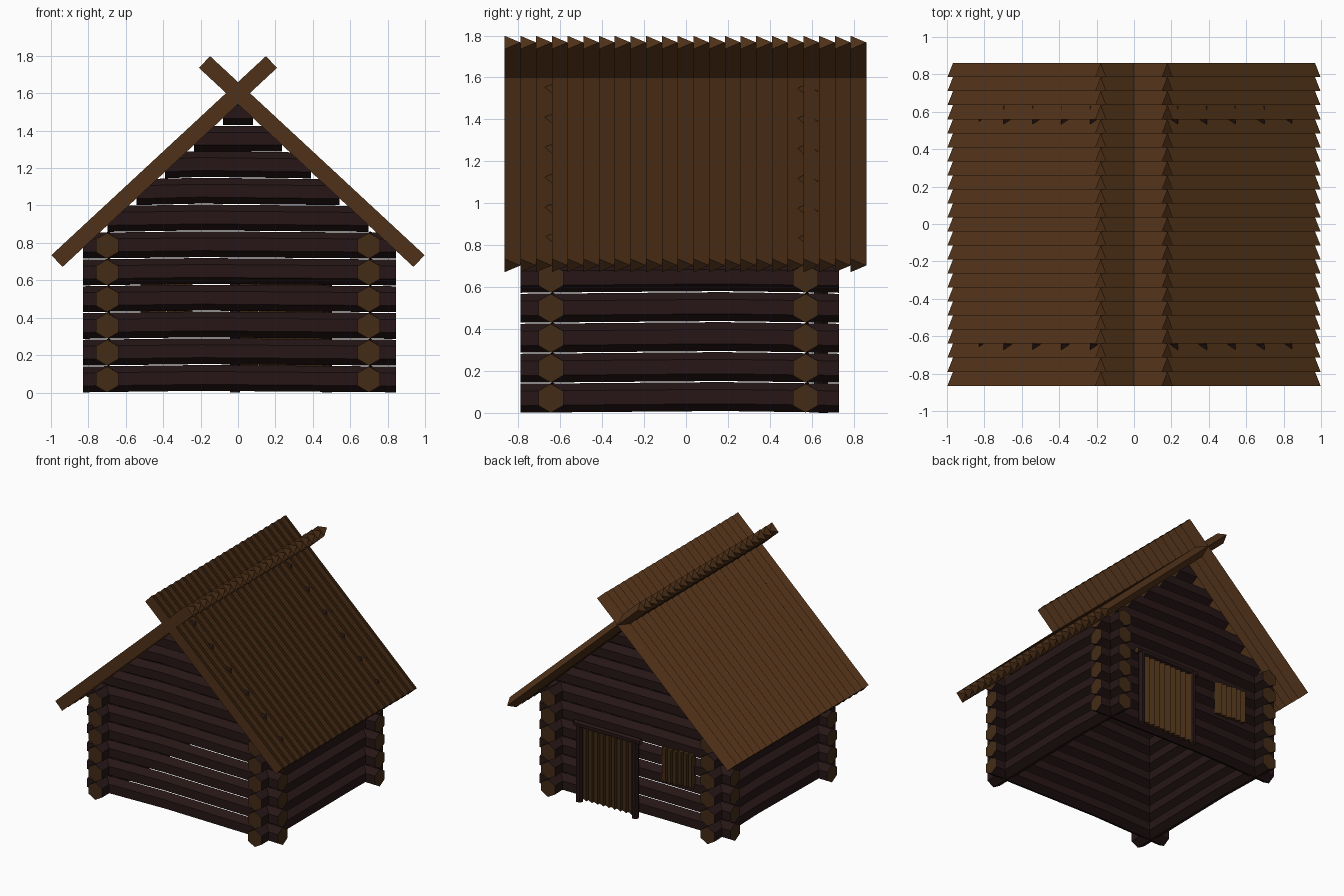
import bpy, bmesh, math
from mathutils import Vector as V

if "Cube" in bpy.data.objects:
    bpy.data.objects.remove(bpy.data.objects["Cube"])


def material(name, rgb):
    m = bpy.data.materials.new(name)
    m.diffuse_color = (*rgb, 1)
    m.use_nodes = True
    m.node_tree.nodes["Principled BSDF"].inputs["Base Color"].default_value = m.diffuse_color
    return m


BARK = material("dark_bark", (0.020, 0.008, 0.008))
CUT = material("cut_wood", (0.055, 0.024, 0.008))
ROOF = material("roof_wood", (0.080, 0.031, 0.009))
PLANK = material("plank_wood", (0.060, 0.026, 0.008))


def prism(bm, path, r, sides, u, v, phase=0.0):
    """Sweep a regular polygon (axes u, v) along a path; caps use slot 1."""
    rings = []
    for p in path:
        ring = []
        for i in range(sides):
            a = phase + 2 * math.pi * i / sides
            ring.append(bm.verts.new(V(p) + r * (math.cos(a) * V(u) + math.sin(a) * V(v))))
        rings.append(ring)
    for a, b in zip(rings, rings[1:]):
        for i in range(sides):
            j = (i + 1) % sides
            bm.faces.new((a[i], a[j], b[j], b[i]))
    for cap in (rings[0], rings[-1]):
        bm.faces.new(cap).material_index = 1


def finish(name, bm, mats):
    bmesh.ops.recalc_face_normals(bm, faces=bm.faces)
    me = bpy.data.meshes.new(name)
    bm.to_mesh(me)
    bm.free()
    for m in mats:
        me.materials.append(m)
    ob = bpy.data.objects.new(name, me)
    bpy.context.collection.objects.link(ob)


X, Y, Z = (1, 0, 0), (0, 1, 0), (0, 0, 1)
STEP, LOG_R = 0.143, 0.069

# Gable walls: six full logs, then shorter ones under the roof
for name, y in (("front_wall", -0.645), ("back_wall", 0.57)):
    bm = bmesh.new()
    for k in range(11):
        z = 0.07 + STEP * k
        x0, x1 = -0.83, 0.845
        if k > 5:
            x1 = (1.575 - z) / 0.928
            x0 = -x1
        path = [(x0, y, z), (x1, y, z)]
        if k < 9:
            path.insert(1, (-0.2, y + 0.008, z + 0.008))
        prism(bm, path, LOG_R, 6, Z, Y)
    finish(name, bm, (BARK, CUT))

# Side walls
for name, x in (("left_wall", -0.70), ("right_wall", 0.70)):
    bm = bmesh.new()
    for k in range(6):
        z = 0.07 + STEP * k
        prism(bm, [(x, -0.79, z), (x + 0.008, 0.17, z + 0.008), (x, 0.73, z)], LOG_R, 6, Z, X)
    finish(name, bm, (BARK, CUT))

# Roof slopes of three-sided poles that cross at the ridge
for name, s in (("roof_left", -1), ("roof_right", 1)):
    bm = bmesh.new()
    low, high = V((s * 0.968, 0, 0.703)), V((-s * 0.179, 0, 1.767))
    d = (high - low).normalized()
    normal = V((s * d.z, 0, abs(d.x)))
    for i in range(23):
        off = V((0, -0.84 + 0.075 * i, 0))
        prism(bm, [low + off, high + off], 0.05, 3, Y, normal)
    finish(name, bm, (ROOF, ROOF))

# Door of upright three-sided poles
bm = bmesh.new()
for i in range(9):
    x = 0.025 + 0.05 * i
    prism(bm, [(x, 0.64, 0.02), (x, 0.64, 0.585)], 0.033, 3, X, Y)
finish("door", bm, (PLANK, PLANK))

# Door frame: two posts and a lintel
bm = bmesh.new()
for x in (-0.015, 0.475):
    prism(bm, [(x, 0.655, 0.0), (x, 0.655, 0.61)], 0.027, 6, X, Y)
prism(bm, [(-0.06, 0.65, 0.61), (0.52, 0.65, 0.61)], 0.025, 6, Z, Y)
finish("door_frame", bm, (BARK, CUT))

# Window shutters
for name, x0, z0 in (("shutter_left", -0.365, 0.355), ("shutter_right", -0.505, 0.365)):
    bm = bmesh.new()
    for i in range(3):
        x = x0 + 0.046 * i
        prism(bm, [(x, 0.645, z0), (x, 0.645, z0 + 0.265)], 0.031, 3, X, Y)
    finish(name, bm, (PLANK, PLANK))
